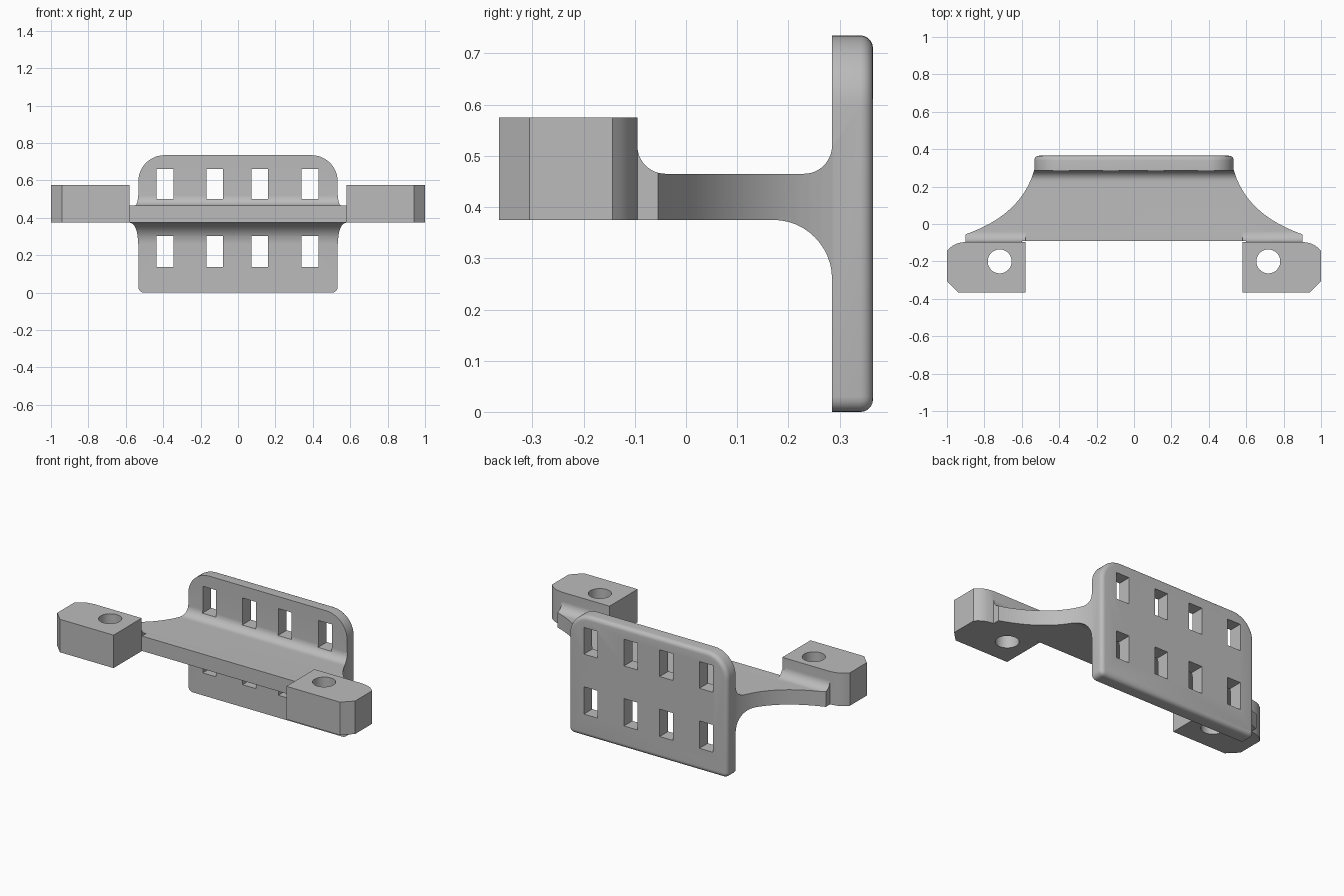
import bpy, bmesh, math
from mathutils import Vector

cube = bpy.data.objects.get("Cube")
if cube:
    bpy.data.objects.remove(cube, do_unlink=True)

grey = bpy.data.materials.new("light grey")
grey.use_nodes = True
grey.diffuse_color = (0.5, 0.5, 0.5, 1)
grey.node_tree.nodes["Principled BSDF"].inputs["Base Color"].default_value = (0.5, 0.5, 0.5, 1)


def arc(cx, cy, r, start, end, n=12):
    """Points on an arc, angles in degrees."""
    angles = [math.radians(start + (end - start) * i / n) for i in range(n + 1)]
    return [(cx + r * math.cos(a), cy + r * math.sin(a)) for a in angles]


def prism(name, points, axis, low, high, round_back=0):
    """Extrude a 2D profile along an axis: x takes (y, z), y takes (x, z), z takes (x, y)."""
    place = {"x": lambda p, d: (d, p[0], p[1]),
             "y": lambda p, d: (p[0], d, p[1]),
             "z": lambda p, d: (p[0], p[1], d)}[axis]
    bm = bmesh.new()
    a = [bm.verts.new(place(p, low)) for p in points]
    b = [bm.verts.new(place(p, high)) for p in points]
    bm.faces.new(a)
    back = bm.faces.new(b)
    for i in range(len(points)):
        j = (i + 1) % len(points)
        bm.faces.new((a[i], a[j], b[j], b[i]))
    bmesh.ops.recalc_face_normals(bm, faces=bm.faces)
    if round_back:
        bmesh.ops.bevel(bm, geom=list(back.edges), offset=round_back, segments=5,
                        profile=0.5, affect='EDGES')
    mesh = bpy.data.meshes.new(name)
    bm.to_mesh(mesh)
    bm.free()
    mesh.materials.append(grey)
    obj = bpy.data.objects.new(name, mesh)
    bpy.context.collection.objects.link(obj)
    return obj


def combine(target, other, operation):
    """Apply a boolean and discard the second object."""
    mod = target.modifiers.new("combine", 'BOOLEAN')
    mod.operation, mod.object, mod.solver = operation, other, 'EXACT'
    bpy.context.view_layer.objects.active = target
    bpy.ops.object.modifier_apply(modifier=mod.name)
    bpy.data.objects.remove(other, do_unlink=True)


HALF, FRONT, BACK = 0.533, 0.285, 0.365
UNDER, OVER = 0.375, 0.465

# Upright plate with large top corners and a rounded back rim
right_side = arc(HALF - 0.03, 0.03, 0.03, -90, 0, 5) + arc(HALF - 0.14, 0.595, 0.14, 0, 90)
left_side = [(-x, z) for x, z in reversed(right_side)]
bracket = prism("mounting_bracket", right_side + left_side, "y", FRONT, BACK, 0.025)


# Plan outline of the flared shelf
def flare(t):
    a, b, c = Vector((HALF, 0.29)), Vector((0.6, 0.05)), Vector((0.9, -0.055))
    return tuple(a * (1 - t) ** 2 + b * 2 * t * (1 - t) + c * t * t)


half_plan = [(0.52, 0.31)] + [flare(i / 20) for i in range(21)]
half_plan += [(0.9, -0.15), (0.6, -0.15), (0.6, -0.092)]
plan = half_plan + [(-x, y) for x, y in reversed(half_plan)]

# Shelf side profile with fillets above and below where it meets the plate
side = [(-0.2, UNDER)] + arc(FRONT - 0.115, UNDER - 0.115, 0.115, 90, 0)
side += [(0.32, 0.26), (0.32, 0.52)]
side += arc(FRONT - 0.055, OVER + 0.055, 0.055, 0, -90) + [(-0.2, OVER)]
shelf = prism("shelf", side, "x", -1, 1)
combine(shelf, prism("shelf_plan", plan, "z", -0.5, 1), 'INTERSECT')
combine(bracket, shelf, 'UNION')

# End blocks, each with a fillet running down to the shelf
for s in (1, -1):
    rear_corner = [(1, -0.143), (0.985, -0.128), (0.965, -0.113),
                   (0.94, -0.102), (0.9, -0.095)]
    outline = [(0.58, -0.365), (0.94, -0.365), (1, -0.305)] + rear_corner + [(0.58, -0.095)]
    block = prism("end_block", [(s * x, y) for x, y in outline], "z", UNDER, 0.575)
    ramp = [(-0.14, 0.42), (-0.14, 0.52)] + arc(-0.04, 0.52, 0.055, 180, 270) + [(-0.04, 0.42)]
    fillet = prism("block_fillet", ramp, "x", min(s * 0.58, s * 0.9), max(s * 0.58, s * 0.9))
    combine(fillet, prism("fillet_plan", plan, "z", -0.5, 1), 'INTERSECT')
    combine(block, fillet, 'UNION')
    combine(bracket, block, 'UNION')
    # Round bolt hole
    bolt = prism("bolt_hole", arc(s * 0.718, -0.2, 0.064, 0, 360, 48)[:-1], "z", 0.2, 0.8)
    combine(bracket, bolt, 'DIFFERENCE')

# Two rows of rectangular strap slots
for x in (-0.391, -0.124, 0.116, 0.385):
    for low, high in ((0.136, 0.302), (0.5, 0.662)):
        rect = [(x - 0.045, low), (x + 0.045, low), (x + 0.045, high), (x - 0.045, high)]
        combine(bracket, prism("slot", rect, "y", 0.15, 0.5), 'DIFFERENCE')

bpy.ops.object.select_all(action='DESELECT')
bracket.select_set(True)
bpy.context.view_layer.objects.active = bracket
bpy.ops.object.shade_smooth_by_angle(angle=math.radians(25))
